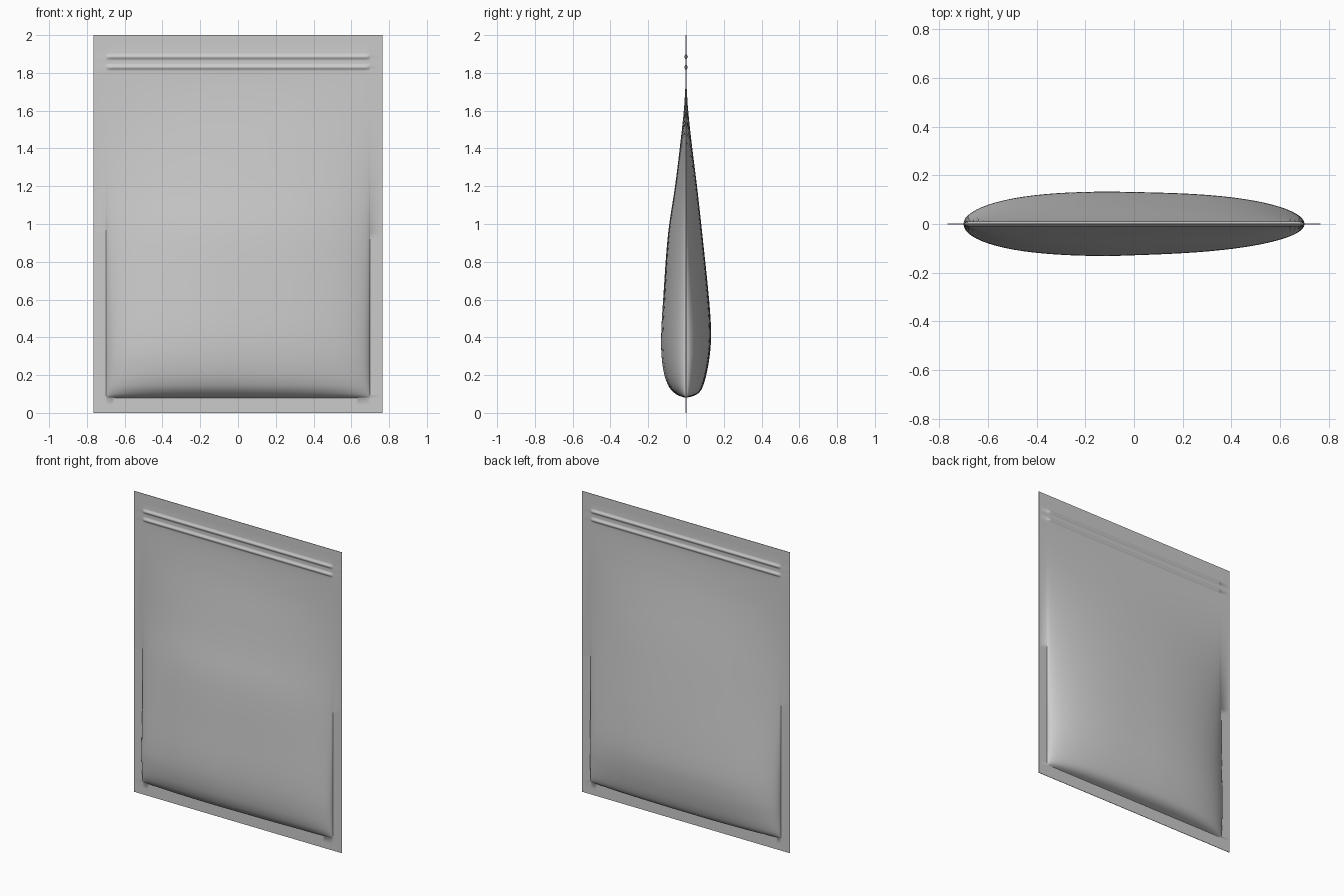
import bpy, math

if "Cube" in bpy.data.objects:
    bpy.data.objects.remove(bpy.data.objects["Cube"])

W, IN_W, H, SEAL = 0.765, 0.70, 2.0, 0.0015
Z0, Z1 = 0.08, 1.76                      # filled region between bottom seal and zipper
RIDGES = (1.83, 1.885)

# half thickness by height, per side
FRONT = [(0.08, 0), (0.09, .035), (0.11, .065), (0.14, .09), (0.2, .113), (0.3, .128), (0.42, .13),
         (0.6, .12), (0.95, .094), (1.2, .057), (1.4, .032), (1.6, .01), (1.76, 0)]
BACK = [(0.08, 0), (0.09, .04), (0.11, .07), (0.14, .088), (0.2, .106), (0.3, .124), (0.42, .132),
        (0.6, .121), (0.95, .085), (1.2, .057), (1.4, .032), (1.6, .01), (1.76, 0)]


def interp(pts, z):
    """Smooth Hermite interpolation through the profile points."""
    if z <= pts[0][0] or z >= pts[-1][0]:
        return 0.0

    def slope(i):
        a, b = pts[max(i - 1, 0)], pts[min(i + 1, len(pts) - 1)]
        return (b[1] - a[1]) / (b[0] - a[0])
    for i in range(len(pts) - 1):
        (za, ya), (zb, yb) = pts[i], pts[i + 1]
        if z <= zb:
            h = zb - za
            t = (z - za) / h
            return ((2*t**3 - 3*t*t + 1) * ya + (t**3 - 2*t*t + t) * h * slope(i)
                    + (3*t*t - 2*t**3) * yb + (t**3 - t*t) * h * slope(i + 1))


def depth(x, z, profile, skew):
    u = min(1, abs(x) / IN_W)
    t = min(1, max(0, (z - 0.3) / 1.3))
    # full rounded section low down, softer lens section towards the top
    section = max(0, 1 - u ** (3 - t)) ** (0.5 + 0.4 * t)
    lean = 1 - skew * max(0, x / IN_W + 0.15) * (1 - t)
    d = SEAL + max(0, interp(profile, z)) * section * lean
    # press-to-close zipper ridges
    fade = min(1, max(0, (IN_W - abs(x)) / 0.015))
    for r in RIDGES:
        k = abs(z - r) / 0.018
        if k < 1:
            d += 0.008 * fade * (0.5 + 0.5 * math.cos(math.pi * k))
    return d


xs = [-W] + [IN_W * math.sin(math.pi * (i / 40 - 0.5)) for i in range(41)] + [W]
zs = [0, 0.04] + [Z0 + (Z1 - Z0) * (i / 50) ** 2 for i in range(51)]
zs += [1.79] + [1.81 + 0.0045 * i for i in range(22)] + [1.95, H]
nx, nz = len(xs), len(zs)

# front and back film panels
verts, faces = [], []
for side, profile, skew in ((-1, FRONT, 0.2), (1, BACK, 0.12)):
    base = len(verts)
    verts += [(x, side * depth(x, z, profile, skew), z) for z in zs for x in xs]
    for j in range(nz - 1):
        for i in range(nx - 1):
            a = base + j * nx + i
            q = (a, a + 1, a + nx + 1, a + nx)
            faces.append(q if side < 0 else q[::-1])

# thin edge joining the panels around the outline
rim = list(range(nx)) + [j * nx + nx - 1 for j in range(1, nz)]
rim += [(nz - 1) * nx + i for i in range(nx - 2, -1, -1)] + [j * nx for j in range(nz - 2, 0, -1)]
off = nx * nz
for a, b in zip(rim, rim[1:] + rim[:1]):
    faces.append((b, a, a + off, b + off))

mesh = bpy.data.meshes.new("zip_pouch")
mesh.from_pydata(verts, [], faces)
pouch = bpy.data.objects.new("zip_pouch", mesh)
bpy.context.collection.objects.link(pouch)
bpy.context.view_layer.objects.active = pouch
pouch.select_set(True)
bpy.ops.object.shade_smooth_by_angle(angle=math.radians(50))
